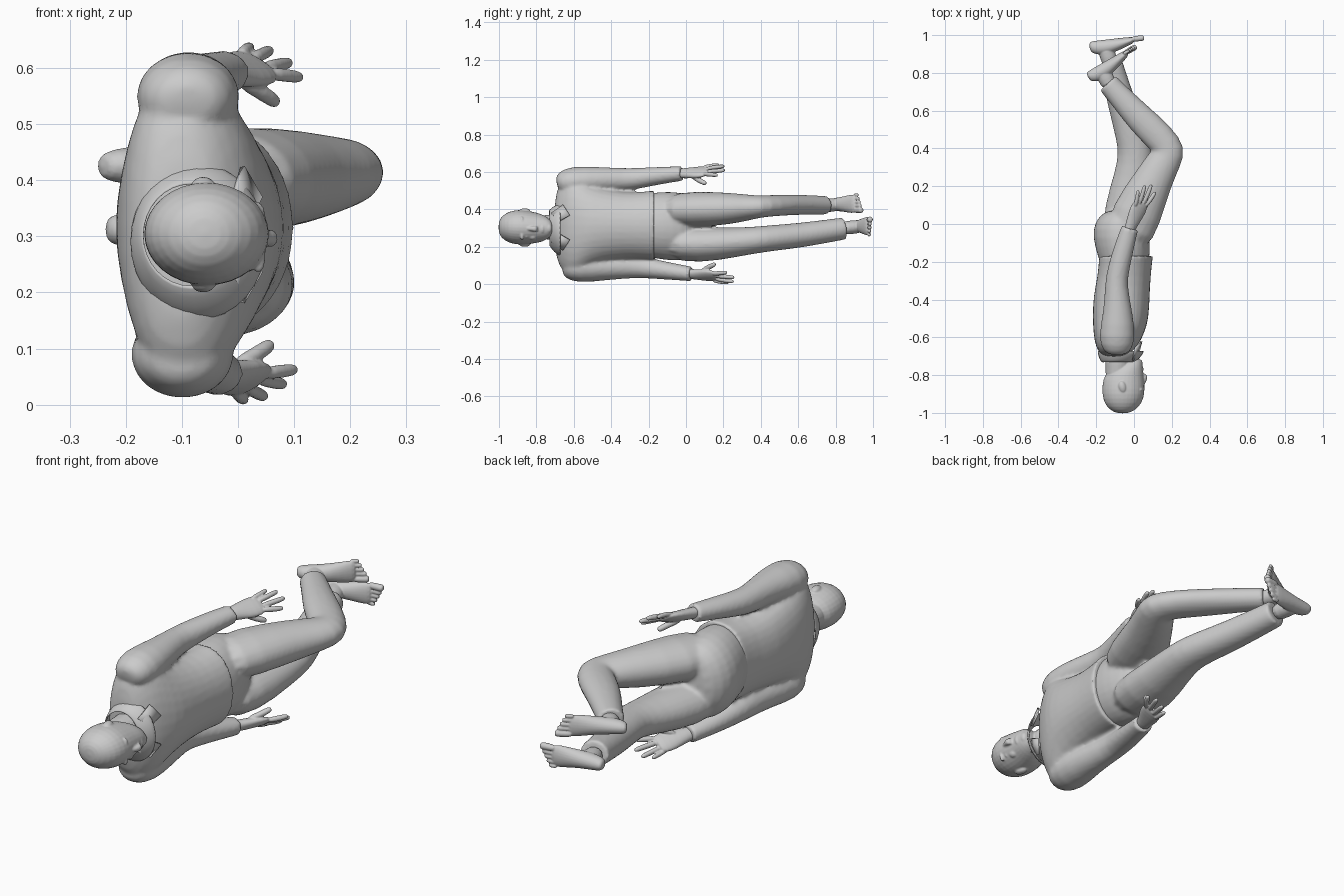
import bpy, bmesh, math
from mathutils import Vector, Matrix

cube = bpy.data.objects.get("Cube")
if cube:
    bpy.data.objects.remove(cube, do_unlink=True)

grey = bpy.data.materials.new("plain_grey")
grey.use_nodes = True
GREY = (0.6, 0.6, 0.6, 1)
grey.diffuse_color = GREY
grey.node_tree.nodes["Principled BSDF"].inputs["Base Color"].default_value = GREY
UP = Vector((0, 0, 1))
ALONG = Vector((0, 1, 0))


def finish(name, bm, subdiv=1, thick=0):
    """Turn a bmesh into a smooth shaded object."""
    bmesh.ops.recalc_face_normals(bm, faces=bm.faces)
    mesh = bpy.data.meshes.new(name)
    bm.to_mesh(mesh)
    bm.free()
    mesh.materials.append(grey)
    ob = bpy.data.objects.new(name, mesh)
    bpy.context.collection.objects.link(ob)
    bpy.ops.object.select_all(action="DESELECT")
    ob.select_set(True)
    bpy.context.view_layer.objects.active = ob
    bpy.ops.object.shade_smooth_by_angle(angle=math.radians(75))
    if thick:
        ob.modifiers.new("Thickness", "SOLIDIFY").thickness = thick
    if subdiv:
        mod = ob.modifiers.new("Smooth", "SUBSURF")
        mod.levels = mod.render_levels = subdiv
    return ob


def fuse(name, parts, voxel, rounds):
    """Join overlapping parts into one skin with soft blends."""
    bpy.ops.object.select_all(action="DESELECT")
    for p in parts:
        p.select_set(True)
    bpy.context.view_layer.objects.active = parts[0]
    bpy.ops.object.join()
    parts[0].name = name
    skin = parts[0].modifiers.new("Skin", "REMESH")
    skin.mode = "VOXEL"
    skin.voxel_size = voxel
    skin.use_smooth_shade = True
    blend = parts[0].modifiers.new("Blend", "SMOOTH")
    blend.iterations = rounds


def same(p):
    return p


def tube(name, rows, n=12, place=same, roll=0, hard=False, axis=None, caps=True, thick=0, back=1):
    """Loft ellipses along a path; each row is x, y, z, half depth, half width.
    A back value below one flattens the rear half of the section."""
    bm = bmesh.new()
    crease = bm.edges.layers.float.new("crease_edge")
    mids = [Vector(r[:3]) for r in rows]
    rings = []
    for i, row in enumerate(rows):
        before = mids[i] - mids[max(i - 1, 0)]
        after = mids[min(i + 1, len(rows) - 1)] - mids[i]
        t = axis or (before.normalized() + after.normalized()).normalized()
        side = t.cross(UP).normalized()
        up = side.cross(t)
        turn = Matrix.Rotation(roll, 3, t)
        ring = []
        for k in range(n):
            c, s = math.cos(math.tau * k / n), math.sin(math.tau * k / n)
            if c < 0:
                c = -abs(c) ** back
            off = side * row[3] * c + up * row[4] * s
            ring.append(bm.verts.new(place(mids[i] + turn @ off * 1.045)))
        rings.append(ring)
    for a, b in zip(rings, rings[1:]):
        for k in range(n):
            bm.faces.new((a[k], a[(k + 1) % n], b[(k + 1) % n], b[k]))
    if caps:
        bm.faces.new(rings[0])
        end = bm.faces.new(rings[-1])
        if hard:
            for e in end.edges:
                e[crease] = 1
    return finish(name, bm, thick=thick)


def ball(name, loc, size, tilt=0):
    bm = bmesh.new()
    bmesh.ops.create_uvsphere(bm, u_segments=14, v_segments=9, radius=1)
    m = Matrix.Translation(loc) @ Matrix.Rotation(tilt, 4, "Z") @ Matrix.Diagonal((*size, 1))
    bmesh.ops.transform(bm, matrix=m, verts=bm.verts)
    return finish(name, bm, 0)


# Shirt body: y, back x, front x, low z, high z
body = [(-.705, -.15, -.05, .2, .44), (-.68, -.185, -.015, .1, .535),
        (-.635, -.203, .025, .045, .59), (-.58, -.21, .05, .05, .58),
        (-.51, -.215, .075, .11, .525), (-.38, -.212, .08, .135, .495),
        (-.28, -.188, .085, .142, .485), (-.17, -.18, .097, .135, .497)]
shirt = [tube("shirt", [((b + f) / 2, y, (lo + hi) / 2, (f - b) / 2, (hi - lo) / 2)
                        for y, b, f, lo, hi in body], n=16, axis=ALONG, hard=True, back=.7)]

# Trousers: seat and two legs in one skin
seat = tube("seat", [(-.05, -.25, .315, .12, .16), (-.053, -.17, .315, .134, .172),
                     (-.068, -.07, .31, .15, .183), (-.075, .02, .305, .13, .172),
                     (-.07, .08, .305, .07, .13)], n=16, axis=ALONG)
left_leg = tube("left_leg", [(-.05, -.12, .395, .12, .085), (.01, .05, .4, .138, .098),
                             (.105, .24, .405, .1, .084), (.165, .345, .411, .09, .067),
                             (.188, .393, .415, .092, .059), (.135, .46, .42, .083, .057),
                             (.03, .56, .425, .077, .055), (-.06, .66, .424, .064, .052),
                             (-.138, .745, .422, .057, .05)], hard=True)
right_leg = tube("right_leg", [(-.05, -.12, .22, .12, .085), (-.028, .07, .208, .134, .098),
                               (.0, .27, .225, .1, .078), (.008, .38, .237, .091, .071),
                               (-.01, .46, .247, .085, .069), (-.06, .62, .262, .075, .066),
                               (-.122, .845, .298, .063, .059)], hard=True)
fuse("trousers", [seat, left_leg, right_leg], .009, 5)

# Head, neck and face in one skin
face = [tube("head", [(-.06, -1.003, .305, .025, .025), (-.06, -.987, .305, .064, .057),
                      (-.058, -.95, .305, .097, .081), (-.056, -.9, .305, .11, .092),
                      (-.056, -.85, .303, .109, .088), (-.054, -.8, .302, .102, .08),
                      (-.03, -.76, .3, .076, .069), (-.008, -.727, .299, .05, .047),
                      (.0, -.712, .299, .025, .025)], n=16, axis=ALONG),
        tube("neck", [(-.085, -.84, .305, .07, .06), (-.085, -.75, .305, .064, .062),
                      (-.08, -.64, .305, .08, .08)], axis=ALONG),
        tube("nose", [(.04, -.865, .298, .01, .01), (.054, -.83, .297, .013, .012),
                      (.062, -.803, .296, .015, .018), (.045, -.79, .296, .01, .015)],
             n=8, axis=ALONG),
        ball("lips", (.037, -.768, .297), (.015, .013, .026)),
        ball("chin", (.024, -.734, .298), (.022, .02, .028))]
for s in (1, -1):
    face += [ball("brow", (.036, -.877, .298 + s * .034), (.014, .01, .03)),
             ball("eye", (.03, -.852, .298 + s * .035), (.011, .008, .017)),
             ball("cheek", (.015, -.82, .298 + s * .042), (.022, .025, .02)),
             ball("ear", (-.062, -.862, .303 + s * .09), (.02, .032, .013), .25)]
fuse("head", face, .0045, 2)

# Collar band with two pointed flaps at the throat
tube("collar", [(-.085, -.735, .303, .085, .09), (-.075, -.705, .295, .11, .122),
                (-.07, -.672, .29, .122, .14)], n=16, axis=ALONG, caps=False, thick=.008)
for s, label in ((1, "left"), (-1, "right")):
    bm = bmesh.new()
    corners = [(-.01, -.72, .075), (.02, -.68, .03), (.036, -.62, .065), (.004, -.655, .12)]
    bm.faces.new([bm.verts.new((x, y, .303 + s * w)) for x, y, w in corners])
    finish(label + "_collar_flap", bm, 0, .009)


# Arms and hands, the right one mirrored across the body
def mirrored(p):
    reach = min(max((p.y + .7) / .7, 0), 1)
    lift = .016 * reach + .015 * math.sin(math.pi * reach)
    return Vector((p.x - .01, p.y + .035 + .015 * reach, .63 - p.z + lift))


FINGERS = [("thumb", (.0, .03, .58), (.045, .07, .555), (.07, .108, .537), .0145),
           ("index_finger", (.055, .09, .59), (.085, .125, .587), (.113, .17, .583), .0125),
           ("middle_finger", (.045, .1, .6), (.07, .15, .605), (.093, .21, .61), .0125),
           ("ring_finger", (.025, .1, .615), (.043, .15, .625), (.058, .207, .632), .012),
           ("little_finger", (.005, .09, .625), (.015, .13, .634), (.022, .18, .638), .011)]
for label, place in (("left", same), ("right", mirrored)):
    shirt.append(tube("sleeve", [(-.09, -.692, .535, .04, .03), (-.09, -.672, .54, .075, .062),
                                 (-.09, -.6, .55, .1, .084), (-.085, -.46, .56, .075, .066),
                                 (-.095, -.32, .56, .059, .06), (-.085, -.25, .567, .058, .055),
                                 (-.055, -.13, .582, .053, .046),
                                 (-.022, -.022, .592, .045, .039)], place=place, hard=True))
    hand = [tube("palm", [(-.04, -.07, .59, .028, .024), (-.012, .0, .594, .033, .025),
                          (.01, .05, .597, .048, .022), (.033, .1, .602, .049, .018),
                          (.04, .12, .604, .035, .01)], place=place, roll=math.radians(32))]
    for finger, base, mid, tip, r in FINGERS:
        b, m, t = Vector(base), Vector(mid), Vector(tip)
        path = [(b, r), (m, r), (m.lerp(t, .75), r * .95), (t, r * .6)]
        hand.append(tube(finger, [(*p, w, w) for p, w in path], n=8, place=place))
    fuse(label + "_hand", hand, .0035, 2)
fuse("shirt", shirt, .009, 5)


# Feet: s points from the big toe towards the little toe
def foot(label, heel, toe, ankle, s):
    h, t, a = Vector(heel), Vector(toe), Vector(ankle)
    d = (t - h).normalized()
    lift = UP.cross(d).normalized() * -1
    if lift.dot(a - h) < 0:
        lift.negate()
    size = (t - h).length
    steps = [(0, .026, .022, .018), (.07, .033, .034, .03), (.25, .04, .041, .035),
             (.5, .032, .034, .041), (.72, .02, .022, .051), (.84, .014, .014, .048)]
    mid = h + d * size * .28
    parts = [tube("sole", [(*(h + d * size * f + lift * u), p, w) for f, u, p, w in steps], axis=d),
             tube("ankle", [(*(mid + lift * .025), .046, .036),
                            (*mid.lerp(a, .6), .042, .036), (*a, .04, .036)])]
    for i in range(5):
        r = .016 if i == 0 else .0118 - i * .0006
        z = UP * s * (-.036 + i * .0195 + (.004 if i else 0))
        reach = size * (1 - .035 * i) + .004
        path = [(size * .74, r), (reach - .022, r), (reach - .008, r * 1.05), (reach, r * .6)]
        parts.append(tube("toe", [(*(h + d * f + z + lift * .011), w, w) for f, w in path], n=8))
    fuse(label + "_foot", parts, .0035, 2)


foot("left", (-.258, .8, .425), (.005, .948, .432), (-.125, .725, .42), 1)
foot("right", (-.24, .965, .312), (.05, .996, .31), (-.122, .83, .3), -1)
